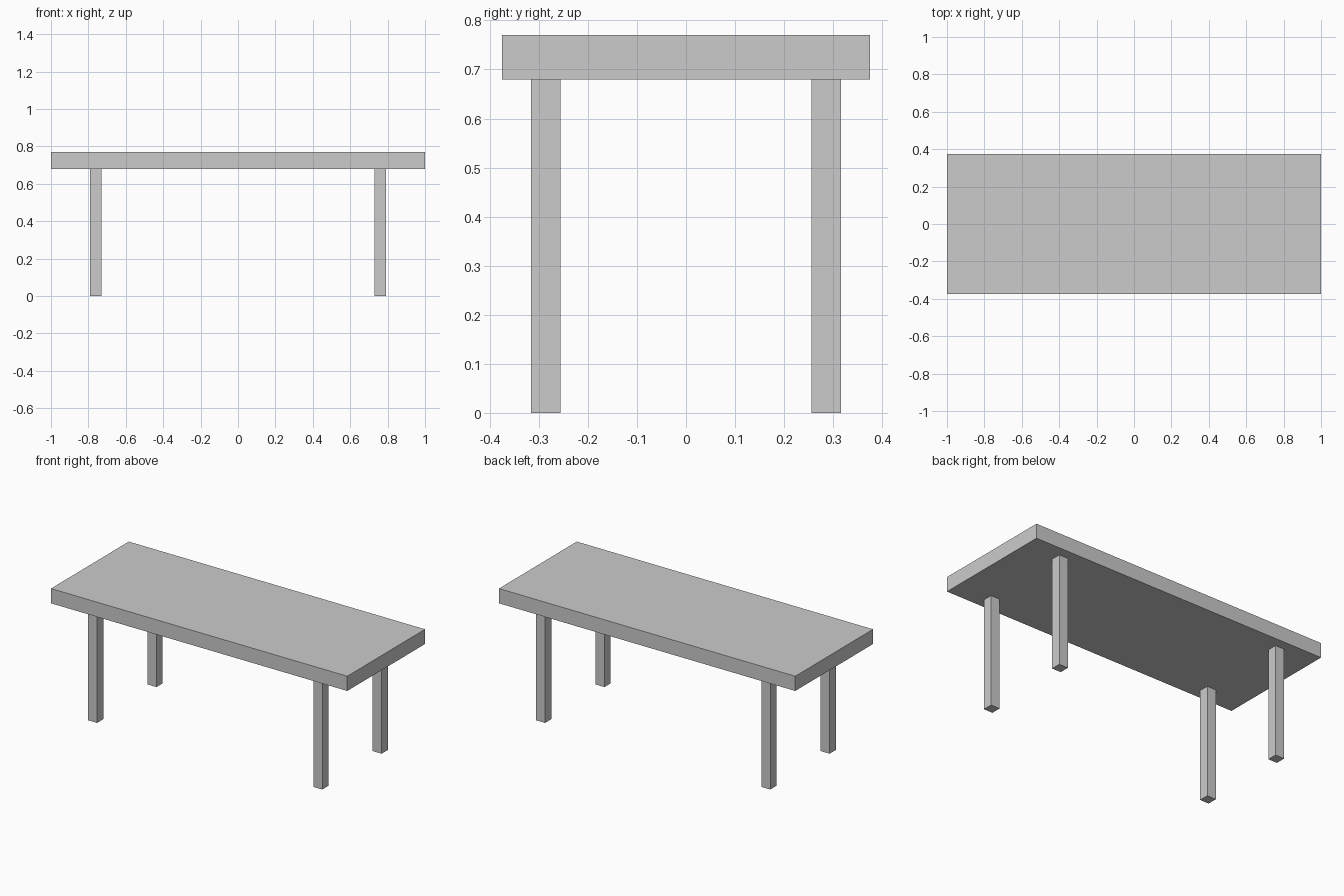
import bpy

if "Cube" in bpy.data.objects:
    bpy.data.objects.remove(bpy.data.objects["Cube"])


def box(name, center, size):
    bpy.ops.mesh.primitive_cube_add(size=1, location=center)
    obj = bpy.context.object
    obj.name = name
    obj.scale = size
    bpy.ops.object.transform_apply(location=False, rotation=False, scale=True)
    return obj


TOP_Z, UNDERSIDE_Z = 0.77, 0.68
LEG_X, LEG_Y, LEG_WIDTH = 0.76, 0.286, 0.06

# Thick slab top
box("table_top", (0, 0, (TOP_Z + UNDERSIDE_Z) / 2), (2, 0.75, TOP_Z - UNDERSIDE_Z))

# Four square legs, inset from the corners
for side_x, sx in (("left", -1), ("right", 1)):
    for side_y, sy in (("front", -1), ("back", 1)):
        box(f"{side_y}_{side_x}_leg",
            (sx * LEG_X, sy * LEG_Y, UNDERSIDE_Z / 2),
            (LEG_WIDTH, LEG_WIDTH, UNDERSIDE_Z))
